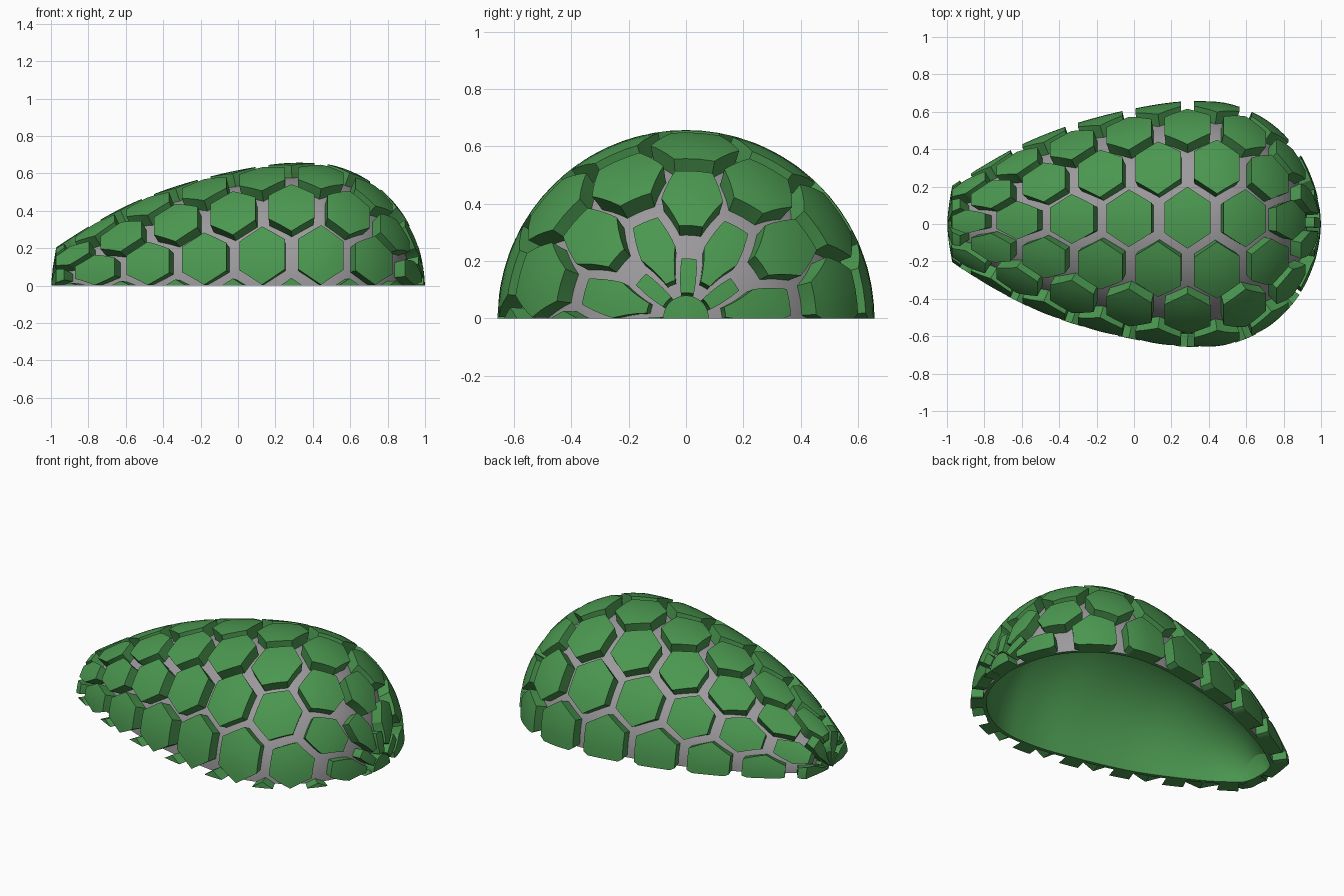
import bpy, bmesh, math
from mathutils import Vector

if "Cube" in bpy.data.objects:
    bpy.data.objects.remove(bpy.data.objects["Cube"])

def material(name, rgb):
    m = bpy.data.materials.new(name)
    m.diffuse_color = (*rgb, 1)
    m.use_nodes = True
    m.node_tree.nodes["Principled BSDF"].inputs["Base Color"].default_value = m.diffuse_color
    return m

GREEN = material("tile green", (0.07, 0.31, 0.08))
GREY = material("groove grey", (0.33, 0.32, 0.33))

# Paired half profiles: tile surface x, radius, then shell surface x, radius
PAIRS = [
    (-1, 0, -.945, 0), (-.99, .1, -.94, .075), (-.972, .205, -.92, .14),
    (-.8, .315, -.765, .25), (-.6, .425, -.57, .355), (-.4, .508, -.375, .44),
    (-.2, .57, -.18, .5), (0, .617, .015, .545), (.2, .65, .205, .58),
    (.35, .657, .35, .587), (.5, .645, .485, .575), (.65, .59, .62, .525),
    (.78, .5, .735, .445), (.89, .37, .835, .33), (.96, .22, .895, .2),
    (.99, .1, .92, .09), (1, 0, .93, 0)]

def smooth_profile(points, steps=10):
    p = [Vector(q) for q in points]
    out = []
    for i in range(len(p) - 1):
        a, b, c, d = p[max(i - 1, 0)], p[i], p[i + 1], p[min(i + 2, len(p) - 1)]
        for k in range(steps):
            u = k / steps
            out.append(b + .5 * u * (c - a + u * (2 * a - 5 * b + 4 * c - d
                                                  + u * (3 * (b - c) + d - a))))
    return out + [p[-1]]

# The narrow end is straight up to its corner, the rest is smooth
PROFILE = [Vector(p) for p in PAIRS[:2]] + smooth_profile(PAIRS[2:])
ARC = [0.0]
for p, q in zip(PROFILE, PROFILE[1:]):
    ARC.append(ARC[-1] + math.hypot(q[0] - p[0], q[1] - p[1]))
T, CORNER = ARC[-1], ARC[2]

def place(t, a, h):
    """Arc length t, angle a around the x axis, height h (0 shell, 1 tile top)."""
    i = 0
    while i < len(ARC) - 2 and ARC[i + 1] < t:
        i += 1
    q = PROFILE[i].lerp(PROFILE[i + 1], (t - ARC[i]) / (ARC[i + 1] - ARC[i]))
    x, r = q[2] + (q[0] - q[2]) * h, max(0, q[3] + (q[1] - q[3]) * h)
    return Vector((x, -r * math.cos(a), r * math.sin(a)))

def wrapped(name, outlines, low, high, t_min, t_max, top_grey=False):
    """Cut flat outlines on the unrolled surface, thicken and wrap them."""
    bm = bmesh.new()
    for o in outlines:
        bm.faces.new([bm.verts.new((t, a, 0)) for t, a in o])

    def cut(co, no, clear=False):
        bmesh.ops.bisect_plane(bm, geom=bm.verts[:] + bm.edges[:] + bm.faces[:],
                               dist=1e-5, plane_co=co, plane_no=no, clear_outer=clear)
    cut((t_min, 0, 0), (-1, 0, 0), True)
    cut((t_max, 0, 0), (1, 0, 0), True)
    cut((0, 0, 0), (0, -1, 0), True)
    cut((0, math.pi, 0), (0, 1, 0), True)
    cut((CORNER, 0, 0), (1, 0, 0))
    for k in range(1, int(T / .04) + 1):
        cut((k * .04, 0, 0), (1, 0, 0))
    for k in range(1, 36):
        cut((0, math.radians(5 * k), 0), (0, 1, 0))
    ret = bmesh.ops.extrude_face_region(bm, geom=bm.faces[:], use_keep_orig=True)
    top = {g for g in ret["geom"] if isinstance(g, bmesh.types.BMVert)}
    top_faces = [g for g in ret["geom"] if isinstance(g, bmesh.types.BMFace)]
    if top_grey:
        for f in top_faces:
            f.material_index = 1
    for v in bm.verts:
        v.co = place(v.co.x, v.co.y, high if v in top else low)
    bmesh.ops.remove_doubles(bm, verts=bm.verts[:], dist=1e-5)
    bmesh.ops.recalc_face_normals(bm, faces=bm.faces[:])
    me = bpy.data.meshes.new(name)
    bm.to_mesh(me)
    bm.free()
    me.materials.append(GREEN)
    me.materials.append(GREY)
    ob = bpy.data.objects.new(name, me)
    bpy.context.collection.objects.link(ob)
    bpy.ops.object.select_all(action='DESELECT')
    ob.select_set(True)
    bpy.context.view_layer.objects.active = ob
    bpy.ops.object.shade_smooth_by_angle(angle=math.radians(30))

def band(t0, t1):
    return [(t0, 0), (t1, 0), (t1, math.pi), (t0, math.pi)]

# Hollow half shell: grey outside, green inside
wrapped("shell", [band(0, T)], -.3, 0, 0, T, True)

# Rows of raised hexagonal tiles, every other row shifted by half a tile
HALF_W, HALF_A = .123, math.radians(14.6)
for row in range(-1, 8):
    a = math.radians(15 + 26 * row)
    hexes = []
    for col in range(9):
        n = col + (.5 if row % 2 == 0 else 0)
        t = T - (.144 + .317 * n if n >= 1 else .09 + .345 * n)
        if t < -HALF_W:
            continue
        hexes.append([(t, a - HALF_A), (t + HALF_W, a - HALF_A / 2),
                      (t + HALF_W, a + HALF_A / 2), (t, a + HALF_A),
                      (t - HALF_W, a + HALF_A / 2), (t - HALF_W, a - HALF_A / 2)])
    wrapped(f"tile_row_{row + 2}", hexes, -.1, 1, .02, T - .09)

# Round cap where the rows meet at the blunt end
wrapped("end_cap", [band(T - .08, T)], -.1, 1, T - .08, T)
